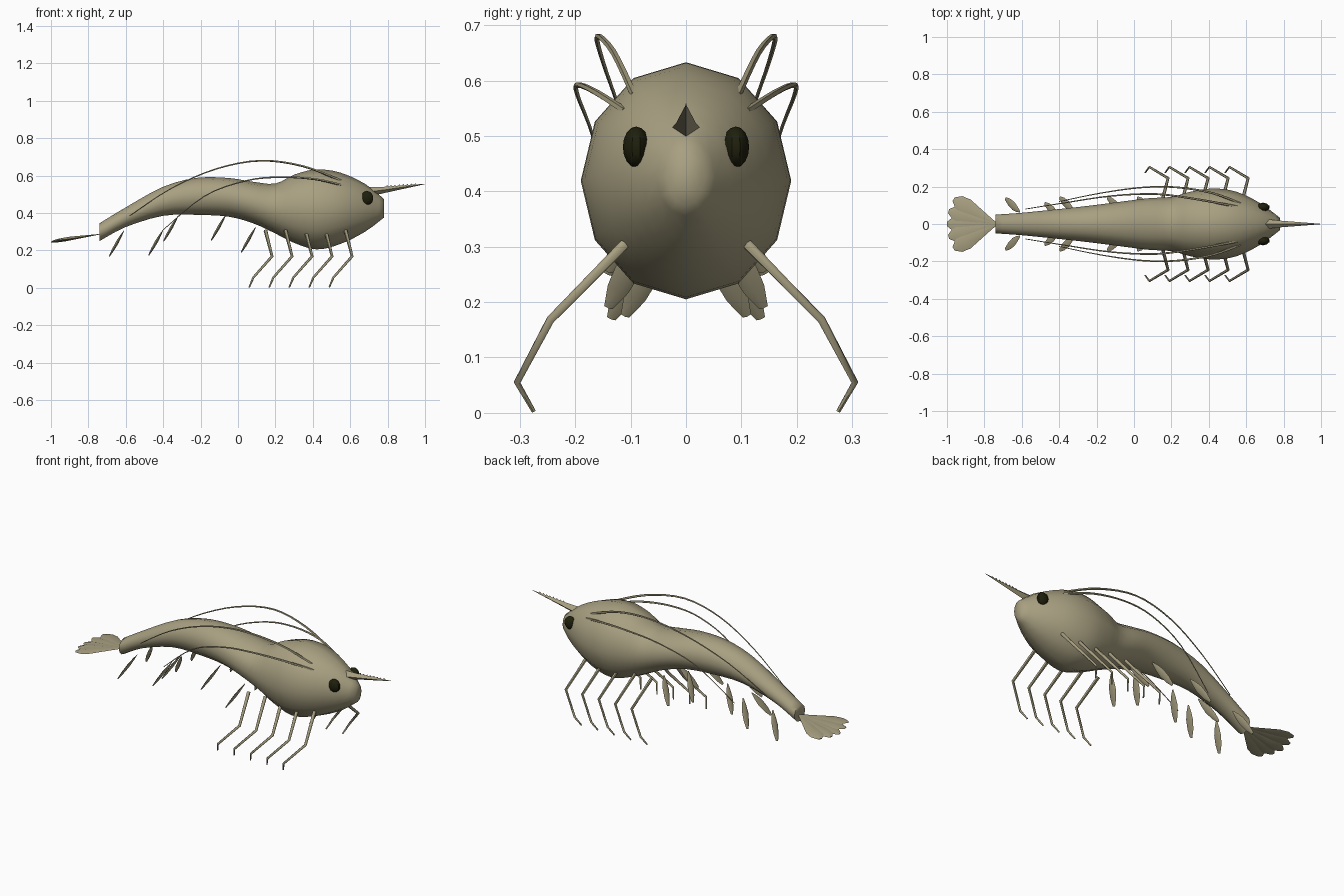
import bpy, bmesh, math
from mathutils import Vector

cube = bpy.data.objects.get("Cube")
if cube:
    bpy.data.objects.remove(cube)


def material(name, color):
    m = bpy.data.materials.new(name)
    m.use_nodes = True
    m.diffuse_color = (*color, 1)
    bsdf = next(n for n in m.node_tree.nodes if n.type == "BSDF_PRINCIPLED")
    bsdf.inputs["Base Color"].default_value = (*color, 1)
    return m


SHELL = material("olive shell", (0.39, 0.35, 0.22))
DARK = material("dark eye", (0.014, 0.014, 0.004))


def finish(name, bm, mat=SHELL, angle=60):
    bmesh.ops.recalc_face_normals(bm, faces=bm.faces)
    me = bpy.data.meshes.new(name)
    bm.to_mesh(me)
    bm.free()
    me.materials.append(mat)
    ob = bpy.data.objects.new(name, me)
    bpy.context.collection.objects.link(ob)
    bpy.ops.object.select_all(action="DESELECT")
    ob.select_set(True)
    bpy.context.view_layer.objects.active = ob
    if angle:
        bpy.ops.object.shade_smooth_by_angle(angle=math.radians(angle))
    return ob


def spline(points, steps):
    """Catmull-Rom through tuples of any length."""
    pts = [points[0], *points, points[-1]]
    out = []
    for a, b, c, d in zip(pts, pts[1:], pts[2:], pts[3:]):
        for i in range(steps):
            t = i / steps
            out.append(tuple(
                0.5 * (2 * q + (r - p) * t + (2 * p - 5 * q + 4 * r - s) * t * t
                       + (3 * q - p - 3 * r + s) * t ** 3)
                for p, q, r, s in zip(a, b, c, d)))
    return out + [points[-1]]


def loft(bm, rings):
    """Skin closed rings of equal length and cap both ends."""
    rows = [[bm.verts.new(co) for co in ring] for ring in rings]
    n = len(rows[0])
    for a, b in zip(rows, rows[1:]):
        for i in range(n):
            j = (i + 1) % n
            bm.faces.new((a[i], a[j], b[j], b[i]))
    bm.faces.new(rows[0])
    bm.faces.new(rows[-1][::-1])


def tube(name, path, radii, sides=6):
    """Tapering tube along a path."""
    path = [Vector(p) for p in path]
    rings = []
    for i, p in enumerate(path):
        d = (path[min(i + 1, len(path) - 1)] - path[max(i - 1, 0)]).normalized()
        u = d.cross(Vector((0, 1, 0))).normalized()
        v = d.cross(u)
        t = i / (len(path) - 1)
        r = radii[0] + (radii[1] - radii[0]) * t
        angles = [2 * math.pi * k / sides for k in range(sides)]
        rings.append([p + r * (u * math.cos(a) + v * math.sin(a)) for a in angles])
    bm = bmesh.new()
    loft(bm, rings)
    return finish(name, bm)


def leaf(name, root, tip, side, width, thick, profile):
    """Thin blade from root to tip; side is the direction of its width."""
    root, tip = Vector(root), Vector(tip)
    d = tip - root
    side = Vector(side)
    side = (side - d * side.dot(d) / d.length_squared).normalized()
    up = d.normalized().cross(side)
    rings = []
    for t, w in profile:
        c, s, h = root + d * t, side * width * w, up * thick * w
        rings.append([c + s, c + h, c - s, c - h])
    bm = bmesh.new()
    loft(bm, rings)
    return finish(name, bm)


# Body: twelve-sided rings of (x, top, bottom, half width)
body = [(-0.74, 0.345, 0.25, 0.05), (-0.6, 0.43, 0.325, 0.06),
        (-0.4, 0.54, 0.385, 0.08), (-0.22, 0.588, 0.39, 0.1),
        (-0.05, 0.587, 0.38, 0.122), (0.08, 0.567, 0.345, 0.138),
        (0.2, 0.557, 0.29, 0.145), (0.3, 0.605, 0.24, 0.172),
        (0.42, 0.633, 0.205, 0.19), (0.55, 0.615, 0.235, 0.172),
        (0.68, 0.555, 0.3, 0.108), (0.78, 0.475, 0.375, 0.033)]
rings = []
for x, top, bottom, w in spline(body, 3):
    mid, h = (top + bottom) / 2, (top - bottom) / 2
    rings.append([(x, w * math.sin(k * math.pi / 6), mid + h * math.cos(k * math.pi / 6))
                  for k in range(12)])
bm = bmesh.new()
loft(bm, rings)
finish("body", bm)

# Beak on the head with a row of small teeth along its ridge
bm = bmesh.new()
loft(bm, [[(x, 0, z + h), (x, w, z), (x, 0, z - h), (x, -w, z)]
          for x, z, h, w in ((0.64, 0.505, 0.032, 0.034), (0.78, 0.523, 0.017, 0.018),
                             (1.0, 0.555, 0.001, 0.001))])
for i in range(8):
    x = 0.79 + 0.022 * i
    z = 0.541 + 0.011 * i / 7
    base = [bm.verts.new(p) for p in ((x - 0.008, 0, z - 0.004), (x + 0.008, 0.003, z - 0.004),
                                      (x + 0.008, -0.003, z - 0.004))]
    apex = bm.verts.new((x + 0.009, 0, z + 0.008))
    for a, b in zip(base, base[1:] + base[:1]):
        bm.faces.new((a, b, apex))
finish("beak", bm, angle=30)

BLADE = [(0, 0.15), (0.2, 0.65), (0.45, 1), (0.75, 0.85), (1, 0.35)]
LOBE = [(0, 0.12), (0.35, 0.55), (0.7, 1), (0.88, 0.85), (1, 0.25)]

for s, label in ((1, "left"), (-1, "right")):
    # Eyes on short stalks
    bm = bmesh.new()
    bmesh.ops.create_uvsphere(bm, u_segments=10, v_segments=8, radius=1)
    bmesh.ops.scale(bm, vec=(0.035, 0.024, 0.037), verts=bm.verts)
    bmesh.ops.translate(bm, vec=(0.69, s * 0.09, 0.48), verts=bm.verts)
    finish(label + "_eye", bm, DARK, 40)
    tube(label + "_eye_stalk", [(0.685, s * 0.04, 0.507), (0.69, s * 0.085, 0.485)],
         (0.012, 0.014))

    # Two pairs of long swept feelers
    upper = [(0.55, 0.093, 0.573), (0.35, 0.13, 0.65), (0.12, 0.16, 0.68),
             (-0.12, 0.15, 0.635), (-0.36, 0.115, 0.53), (-0.58, 0.08, 0.385)]
    lower = [(0.57, 0.11, 0.545), (0.42, 0.165, 0.58), (0.23, 0.196, 0.592),
             (0.04, 0.195, 0.572), (-0.18, 0.165, 0.49), (-0.4, 0.12, 0.31)]
    for part, path in (("upper", upper), ("lower", lower)):
        tube(f"{label}_{part}_feeler",
             spline([(x, s * y, z) for x, y, z in path], 4), (0.007, 0.002), 5)

    # Five walking legs
    for i in range(5):
        x = 0.182 + 0.107 * i
        tube(f"{label}_leg_{i + 1}",
             [(x - 0.035, s * 0.11, 0.305), (x, s * 0.245, 0.168),
              (x - 0.1, s * 0.305, 0.055), (x - 0.122, s * 0.275, 0.003)], (0.01, 0.004))

    # Five swimming paddles under the abdomen
    for i, (x, y, z) in enumerate(((-0.62, 0.08, 0.285), (-0.41, 0.055, 0.29),
                                   (-0.33, 0.085, 0.365), (-0.075, 0.085, 0.37),
                                   (0.085, 0.085, 0.305))):
        leaf(f"{label}_paddle_{i + 1}", (x + 0.01, s * (y - 0.015), z + 0.02),
             (x - 0.067, s * (y + 0.055), z - 0.115), (0, 1, 0), 0.024, 0.008, BLADE)

# Tail fan of five overlapping lobes
for i in range(-2, 3):
    a = math.radians(15 * i)
    r = 0.265
    leaf(f"tail_lobe_{i + 3}", (-0.735, 0, 0.287),
         (-0.735 - r * math.cos(a), r * math.sin(a), 0.245 + 0.005 * abs(i)),
         (0, 1, 0) if i == 0 else (math.sin(a), math.cos(a), 0), 0.044, 0.009, LOBE)
